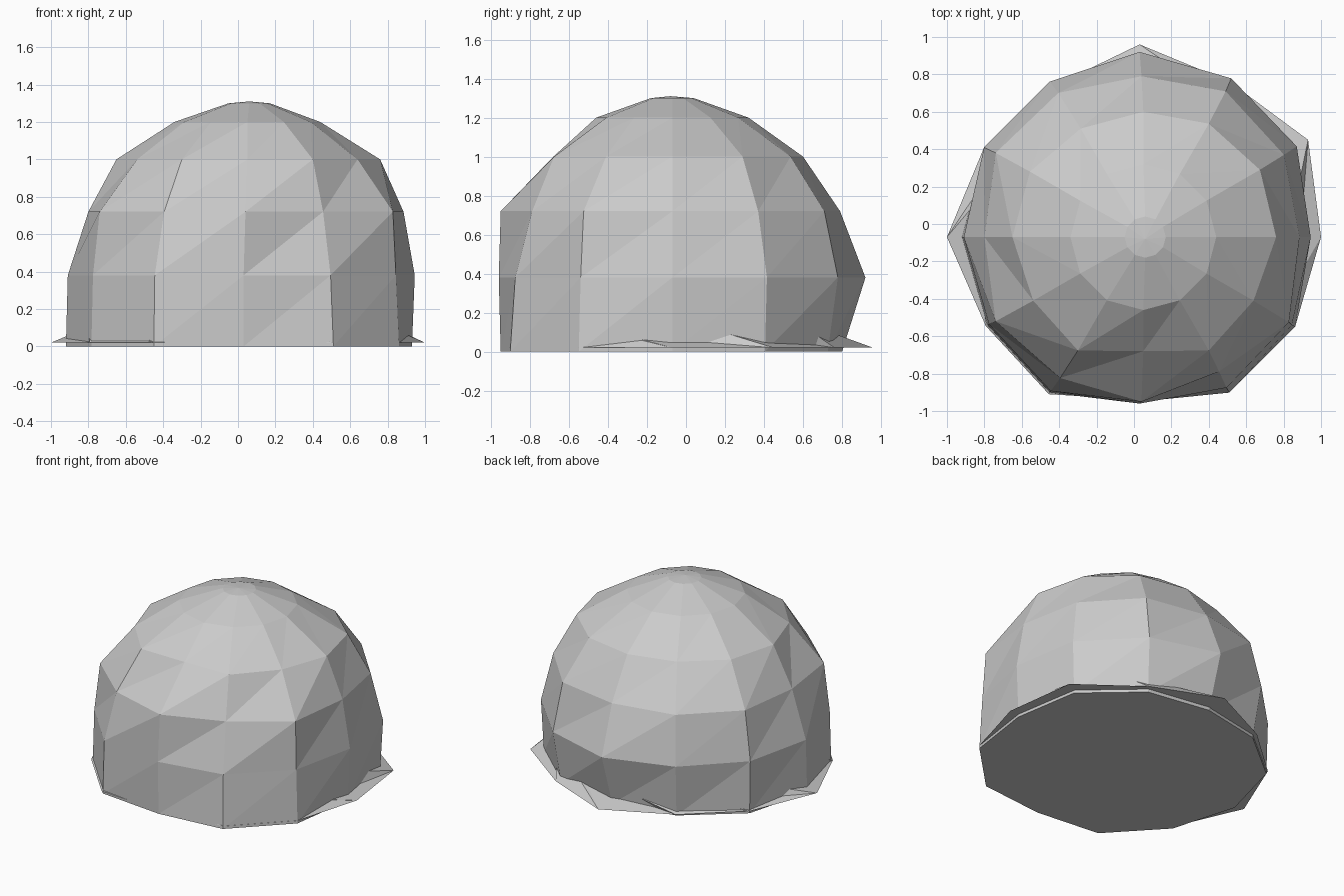
import bpy
import bmesh
from math import cos, sin, radians

cube = bpy.data.objects.get("Cube")
if cube:
    bpy.data.objects.remove(cube, do_unlink=True)

SIDES = 12
STEP = 360 / SIDES

grey = bpy.data.materials.new("pale_grey")
grey.use_nodes = True
tone = (0.6, 0.6, 0.6, 1)
grey.diffuse_color = tone
grey.node_tree.nodes["Principled BSDF"].inputs["Base Color"].default_value = tone


def add_ring(bm, centre, radii, heights, turn=0):
    """Ring of points, counter-clockwise from +x."""
    ring = []
    for i, (radius, height) in enumerate(zip(radii, heights)):
        angle = radians(i * STEP + turn)
        ring.append(bm.verts.new((centre[0] + radius * cos(angle),
                                  centre[1] + radius * sin(angle), height)))
    return ring


def bridge(bm, lower, upper):
    """Triangulated band with every diagonal leaning the same way."""
    for i in range(SIDES):
        j = (i + 1) % SIDES
        bm.faces.new((lower[i], lower[j], upper[j]))
        bm.faces.new((lower[i], upper[j], upper[i]))


def finish(bm, name):
    bmesh.ops.recalc_face_normals(bm, faces=bm.faces)
    mesh = bpy.data.meshes.new(name)
    bm.to_mesh(mesh)
    bm.free()
    mesh.materials.append(grey)
    obj = bpy.data.objects.new(name, mesh)
    bpy.context.collection.objects.link(obj)
    return obj


# Dome: uneven wall rings that become regular near the top
base_radii = [.9, .95, .92, .87, .9, .95, .95, .94, .96, .88, .96, .96]
wall_radii = [.915, .97, .98, .99, .96, .96, .94, .93, .95, .89, .93, .94]
shoulder_radii = [.845, .88, .9, .86, .89, .9, .84, .9, .87, .88, .83, .91]
crown_radii = [.71, .72, .7, .67, .67, .7, .7, .68, .7, .61, .7, .68]
levels = [
    (0, .03, base_radii),
    (.38, .03, wall_radii),
    (.72, .04, shoulder_radii),
    (1, .05, crown_radii),
    (1.2, .05, [.39] * SIDES),
    (1.3, .06, [.11] * SIDES),
]
bm = bmesh.new()
rings = [add_ring(bm, (x, -.07), radii, [z] * SIDES) for z, x, radii in levels]
for lower, upper in zip(rings, rings[1:]):
    bridge(bm, lower, upper)
bm.faces.new(rings[0])
apex = bm.verts.new((.06, -.08, 1.31))
for i in range(SIDES):
    bm.faces.new((rings[-1][i], rings[-1][(i + 1) % SIDES], apex))
finish(bm, "dome")

# Skirt: low jagged rim around the foot, its peaks between the dome corners
rim_radii = [.97, 1.04, .96, 1.03, .93, .96, 1.03, .95, .97, .87, .96, .96]
peak_heights = [.11, .17, .08, .08, .08, .1, .14, .1, .15, .09, .17, .08]
bm = bmesh.new()
rim = add_ring(bm, (.03, -.07), rim_radii, [.02] * SIDES)
peaks = add_ring(bm, (.03, -.07), [.87] * SIDES, peak_heights, STEP / 2)
bridge(bm, peaks, rim[1:] + rim[:1])
bm.faces.new(rim)
hub = bm.verts.new((.03, -.07, .1))
for i in range(SIDES):
    bm.faces.new((peaks[i], peaks[(i + 1) % SIDES], hub))
finish(bm, "foot_skirt")
